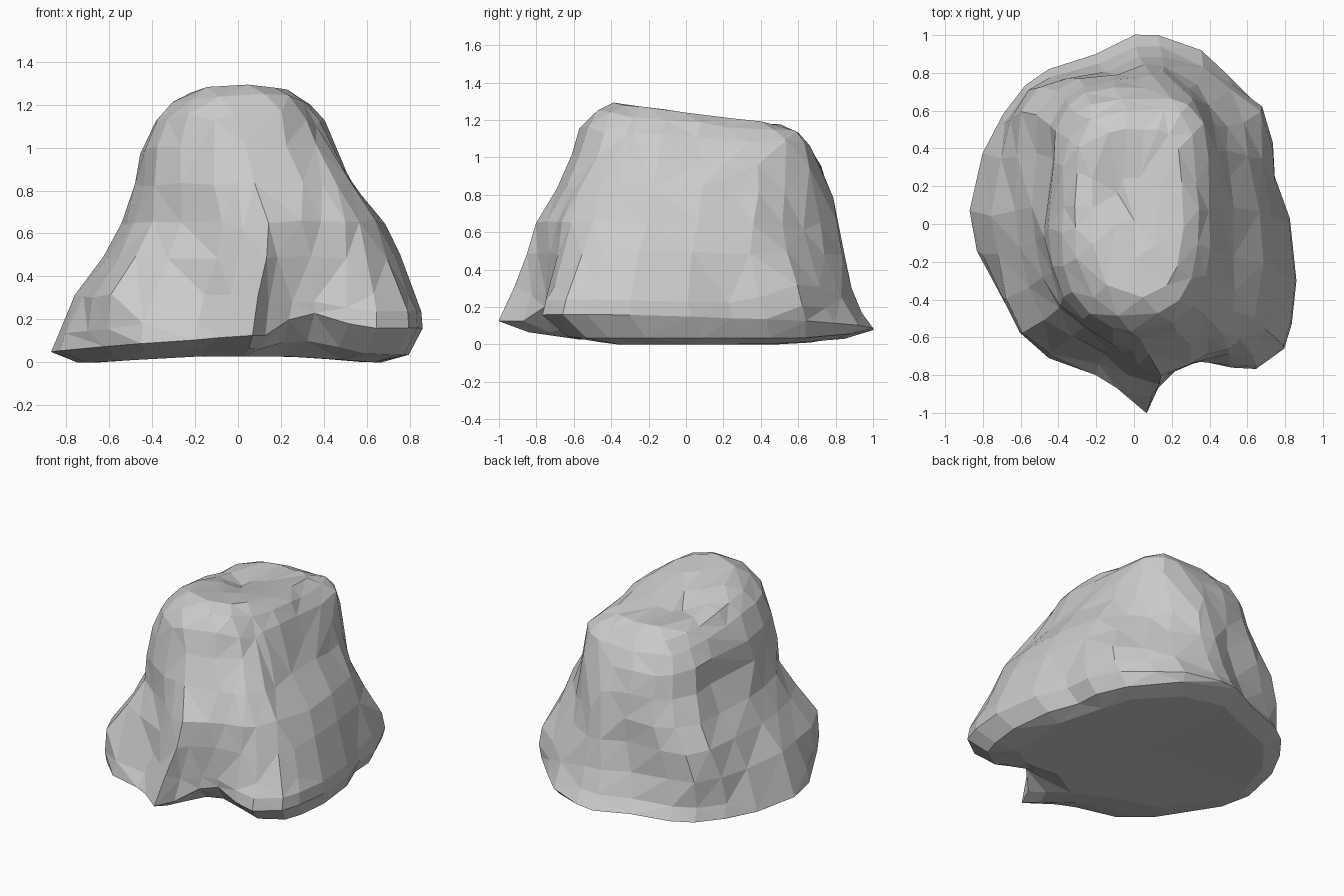
import bpy, bmesh, math, random
from mathutils import Vector

if "Cube" in bpy.data.objects:
    bpy.data.objects.remove(bpy.data.objects["Cube"])

random.seed(4)

# Footprint outline of the boulder, seen from above
FOOT = [(.07, -1), (.13, -.87), (.24, -.8), (.36, -.78), (.52, -.78), (.65, -.77), (.8, -.66),
        (.84, -.53), (.865, -.3), (.83, .03), (.75, .25), (.74, .43), (.65, .64),
        (.5, .79), (.36, .92), (.13, 1), (0, 1), (-.2, .9), (-.45, .82), (-.58, .73),
        (-.7, .57), (-.8, .38), (-.87, .07), (-.83, -.15), (-.71, -.37), (-.6, -.56),
        (-.45, -.71), (-.2, -.8), (-.07, -.88)]

# Levels: height, left, right, front, back, blend from footprint to boxy top
LEVELS = [(.01, -.75, .68, -.62, .84, 0), (.045, -.83, .80, -.84, .96, 0),
          (.11, -.87, .865, -1, 1, 0), (.19, -.84, .86, -.97, .94, .03),
          (.32, -.75, .82, -.91, .88, .15), (.50, -.63, .76, -.83, .84, .36),
          (.66, -.54, .68, -.76, .83, .55), (.83, -.48, .54, -.68, .78, .75),
          (.99, -.45, .46, -.61, .72, .9), (1.12, -.38, .40, -.56, .66, 1),
          (1.20, -.31, .34, -.49, .60, 1), (1.25, -.22, .26, -.39, .50, 1),
          (1.25, -.10, .12, -.18, .25, 1)]

# Dents and bulges: centre, radius, push
DENTS = [((-.25, -.78, .30), .22, (0, .08, 0)),
         ((.34, -.80, .10), .25, (0, .06, .10)),
         ((-.28, -.58, .60), .22, (.02, .06, 0)),
         ((.17, -.70, .65), .25, (.02, -.06, 0)),
         ((-.12, .20, 1.25), .22, (0, 0, -.07)),
         ((.55, .60, .68), .32, (-.08, -.06, 0)),
         ((.38, .75, .65), .28, (-.02, -.08, 0)),
         ((.33, .60, 1.12), .16, (.02, .03, .04)),
         ((-.50, .30, .85), .25, (.04, 0, 0)),
         ((-.60, -.50, .38), .28, (-.09, -.07, 0)),
         ((-.52, .60, .50), .35, (-.09, .09, 0)),
         ((.45, -.52, .75), .35, (.05, -.05, 0)),
         ((.62, .62, .28), .20, (.04, .03, 0))]


def box_point(a):
    # Superellipse: rounder in front, squarer at the back
    c, s = math.cos(a), math.sin(a)
    n = 3.2 + .8 * s
    r = (abs(c) ** n + abs(s) ** n) ** (-1 / n)
    return Vector((r * c, r * s))


def shape(p):
    for c, rad, push in DENTS:
        d = (p - Vector(c)).length / rad
        p = p + Vector(push) * math.exp(-2 * d * d)
    return p


bm = bmesh.new()
rings = []
for k, (z, x0, x1, y0, y1, t) in enumerate(LEVELS):
    ring = []
    for fx, fy in FOOT:
        u = Vector((fx / .87, fy))
        u = u.lerp(box_point(math.atan2(u.y, u.x)), t)
        x = (x0 + x1) / 2 + u.x * (x1 - x0) / 2
        y = (y0 + y1) / 2 + u.y * (y1 - y0) / 2
        if k < 2:    # underside arches up along the middle
            dz = .03 * max(0, 1 - (x / .6) ** 2)
        elif k < 4:  # rim rises to the right
            dz = .06 * x - .02 * y
        else:        # top slopes down to the back
            dz = -.13 * y * (z / 1.25) ** 5
        p = Vector((x, y, z + dz))
        if k > 2 or fx > .2 and fy < -.7:
            p = shape(p)
        if k > 3:
            j = .010 if k < 11 else .005
            p += Vector([random.uniform(-j, j) for _ in range(3)])
        ring.append(bm.verts.new(p))
    rings.append(ring)

# Skin between levels, then close the underside and the top
n = len(FOOT)
for a, b in zip(rings, rings[1:]):
    for i in range(n):
        bm.faces.new((a[i], a[(i + 1) % n], b[(i + 1) % n], b[i]))
for ring, c in ((rings[0], (0, .1, .06)), (rings[-1], (0, .02, 1.22))):
    v = bm.verts.new(c)
    for i in range(n):
        bm.faces.new((ring[i], ring[(i + 1) % n], v))

# Merge crowded points so the facets are large and irregular
upper = [v for r in rings[4:] for v in r]
bmesh.ops.remove_doubles(bm, verts=upper, dist=.06)
bmesh.ops.triangulate(bm, faces=bm.faces[:])
low = min(v.co.z for v in bm.verts)
for v in bm.verts:
    v.co.z -= low
bmesh.ops.recalc_face_normals(bm, faces=bm.faces[:])

mesh = bpy.data.meshes.new("boulder")
bm.to_mesh(mesh)
bm.free()
rock = bpy.data.objects.new("boulder", mesh)
bpy.context.collection.objects.link(rock)

dec = rock.modifiers.new("facets", 'DECIMATE')
dec.ratio = .75
